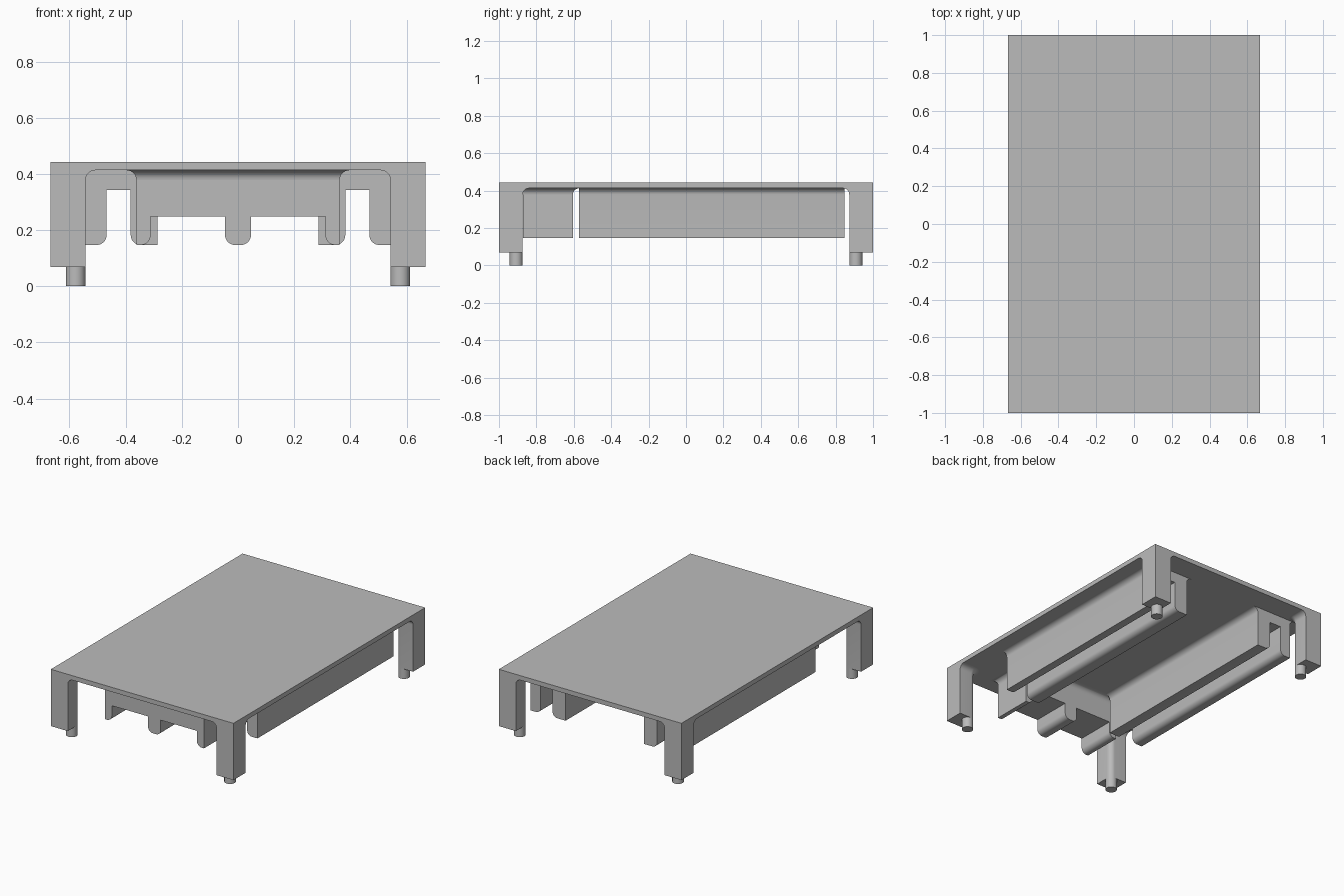
import bpy, bmesh
from math import cos, sin, pi, radians

cube = bpy.data.objects.get("Cube")
if cube:
    bpy.data.objects.remove(cube, do_unlink=True)

grey = bpy.data.materials.new("plain_grey")
grey.use_nodes = True
GREY = (0.5, 0.5, 0.5, 1)
grey.diffuse_color = GREY
grey.node_tree.nodes["Principled BSDF"].inputs["Base Color"].default_value = GREY

HX, TOP, UNDER = 0.667, 0.443, 0.413   # half width, slab top, slab underside
LOW = 0.147                            # bottom of the rails
R = 0.035                              # common rounding radius
STEPS = 8


def arc(cx, cy, r, start, end):
    """Points on an arc, angles in degrees."""
    angles = [radians(start + (end - start) * i / STEPS) for i in range(STEPS + 1)]
    return [(cx + r * cos(a), cy + r * sin(a)) for a in angles]


def loft(bm, rings):
    """Closed solid through rings of equal point count."""
    loops = [[bm.verts.new(p) for p in ring] for ring in rings]
    n = len(loops[0])
    for a, b in zip(loops, loops[1:]):
        for i in range(n):
            j = (i + 1) % n
            bm.faces.new((a[i], a[j], b[j], b[i]))
    bm.faces.new(loops[0][::-1])
    bm.faces.new(loops[-1])


def prism(bm, profile, y0, y1):
    """Extrude an x-z profile along y."""
    loft(bm, [[(x, y, z) for x, z in profile] for y in (y0, y1)])


def flare():
    """Outward offset and height of the fillet under the slab."""
    return [(R * (1 - cos(t)), UNDER - R + R * sin(t))
            for t in (i * pi / 2 / STEPS for i in range(STEPS + 1))]


def finish(name, bm, mirror=()):
    bmesh.ops.recalc_face_normals(bm, faces=bm.faces)
    mesh = bpy.data.meshes.new(name)
    bm.to_mesh(mesh)
    bm.free()
    mesh.materials.append(grey)
    obj = bpy.data.objects.new(name, mesh)
    bpy.context.collection.objects.link(obj)
    bpy.ops.object.select_all(action='DESELECT')
    obj.select_set(True)
    bpy.context.view_layer.objects.active = obj
    bpy.ops.object.shade_smooth_by_angle(angle=radians(30))
    if mirror:
        mod = obj.modifiers.new("mirror", 'MIRROR')
        mod.use_axis = [axis in mirror for axis in "xyz"]
        mod.use_mirror_merge = False
    return obj


# Flat top slab
bm = bmesh.new()
prism(bm, [(-HX, UNDER), (HX, UNDER), (HX, TOP), (-HX, TOP)], -1, 1)
finish("top_slab", bm)

# Corner legs, rounded on the inner edge and flared into the slab
FX, FY = 0.578, 0.908


def leg_ring(o, z):
    r = R + o
    pts = [(HX, 1), (FX - r, 1)] + arc(FX, FY, r, 180, 270) + [(HX, FY - r)]
    return [(x, y, z) for x, y in pts]


bm = bmesh.new()
loft(bm, [leg_ring(0, 0.068)] + [leg_ring(o, z) for o, z in flare()])
finish("corner_legs", bm, "xy")

# Round feet pegs
bm = bmesh.new()
peg = [arc(FX, FY, R, 0, 360)[:-1] for _ in range(2)]
peg = [(FX + R * cos(i * pi / 16), FY + R * sin(i * pi / 16)) for i in range(32)]
loft(bm, [[(x, y, z) for x, y in peg] for z in (0, 0.08)])
finish("foot_pegs", bm, "xy")

# Long channel rails, rounded inside and flared into the slab
OUT_X, IN_X = 0.543, 0.286
SLOT_OUT, SLOT_IN, SLOT_TOP = 0.468, 0.382, 0.343
profile = [(OUT_X, LOW)]
profile += [(OUT_X + o, z) for o, z in flare()]
profile += [(IN_X - o, z) for o, z in reversed(flare())]
profile += [(IN_X, LOW)]
profile += arc(SLOT_IN - R, LOW + R, R, -90, 0)
profile += [(SLOT_IN, SLOT_TOP), (SLOT_OUT, SLOT_TOP)]
profile += arc(SLOT_OUT + R, LOW + R, R, 180, 270)
bm = bmesh.new()
prism(bm, profile, -0.573, 0.847)
finish("channel_rails", bm, "x")

# Front bridge with three prongs
BX, PRONG, MID, WEB = 0.362, 0.311, 0.046, 0.249
Y0, Y1 = -0.872, -0.605
half = [(BX, UNDER), (BX, LOW)]
half += arc(PRONG + R, LOW + R, R, 270, 180)
half += [(PRONG, WEB), (MID, WEB)]
half += arc(MID - R, LOW + R, R, 0, -90)
bm = bmesh.new()
prism(bm, half + [(-x, z) for x, z in reversed(half)], Y0, Y1)
# Fillet around the top of the bridge
loft(bm, [[(-BX - o, Y0 - o, z), (BX + o, Y0 - o, z), (BX + o, Y1 + o, z), (-BX - o, Y1 + o, z)]
          for o, z in flare()])
finish("front_bridge", bm)
